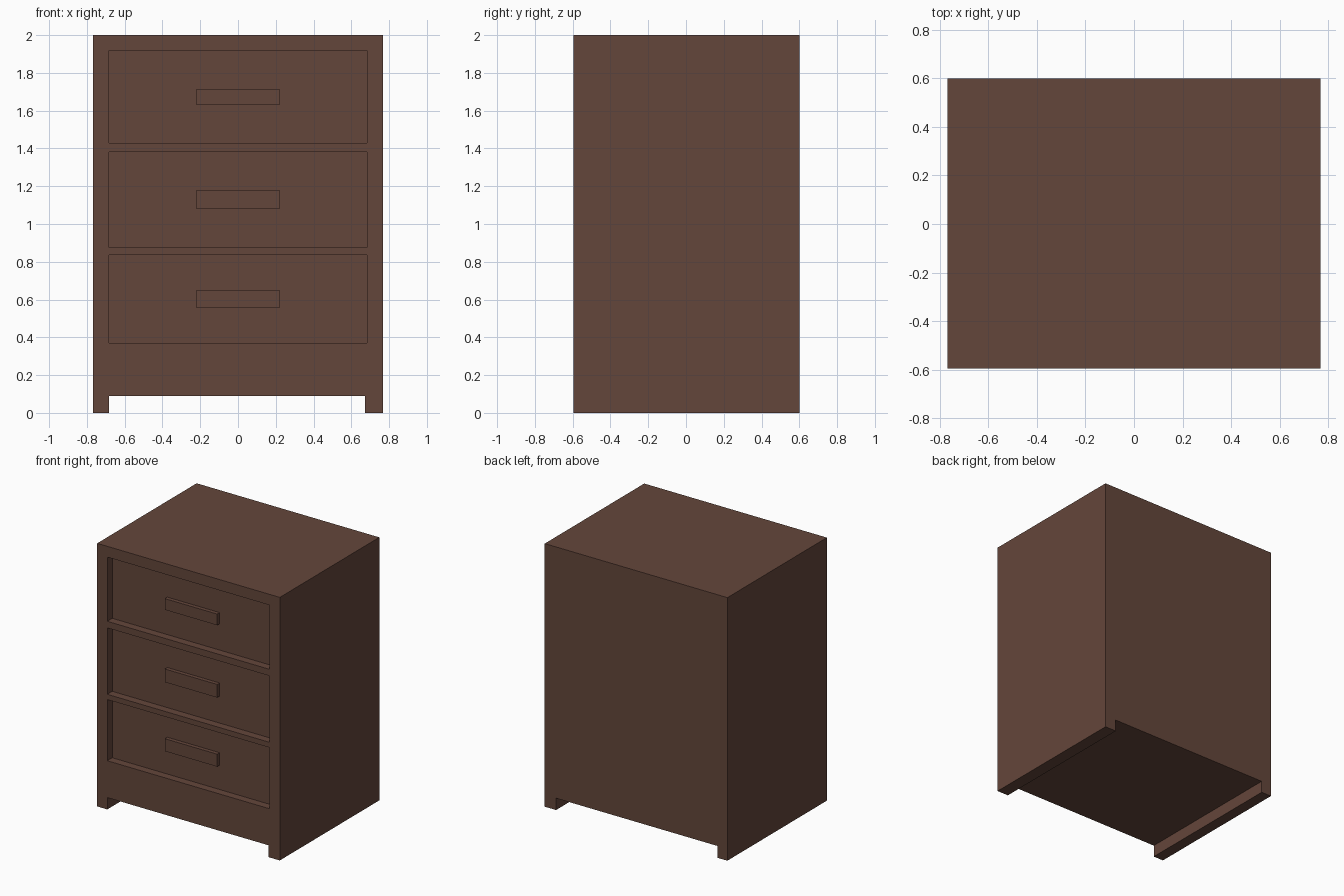
import bpy
import bmesh

cube = bpy.data.objects.get("Cube")
if cube:
    bpy.data.objects.remove(cube, do_unlink=True)

# Single dark brown wood colour
WOOD = (0.127, 0.061, 0.043, 1.0)
wood = bpy.data.materials.new("dark_brown_wood")
wood.use_nodes = True
wood.diffuse_color = WOOD
wood.node_tree.nodes["Principled BSDF"].inputs["Base Color"].default_value = WOOD

FRONT, BACK = -0.595, 0.6
HALF_W, INNER = 0.768, 0.683
RECESS = FRONT + 0.06


def make_object(name, bm):
    bmesh.ops.recalc_face_normals(bm, faces=bm.faces)
    mesh = bpy.data.meshes.new(name)
    bm.to_mesh(mesh)
    bm.free()
    mesh.materials.append(wood)
    obj = bpy.data.objects.new(name, mesh)
    bpy.context.collection.objects.link(obj)
    return obj


def extrude_profile(name, profile, y0, y1):
    """Extrude an (x, z) outline from y0 to y1."""
    bm = bmesh.new()
    face = bm.faces.new([bm.verts.new((x, y0, z)) for x, z in profile])
    out = bmesh.ops.extrude_face_region(bm, geom=[face])
    moved = [v for v in out["geom"] if isinstance(v, bmesh.types.BMVert)]
    bmesh.ops.translate(bm, verts=moved, vec=(0, y1 - y0, 0))
    return make_object(name, bm)


def box(name, half_x, z0, z1, y0, y1):
    outline = [(-half_x, z0), (half_x, z0), (half_x, z1), (-half_x, z1)]
    return extrude_profile(name, outline, y0, y1)


# Cabinet body with a full-depth runner under each side
right_half = [(INNER - 0.01, 0.09), (INNER - 0.01, 0), (HALF_W, 0), (HALF_W, 2)]
left_half = [(-HALF_W, 2), (-HALF_W, 0), (-INNER, 0), (-INNER, 0.09)]
body = extrude_profile("cabinet_body", right_half + left_half, FRONT, BACK)

# Drawer recesses and their handles: opening bottom/top, handle bottom/top
drawers = {
    "bottom": (0.37, 0.835, 0.555, 0.65),
    "middle": (0.875, 1.38, 1.08, 1.18),
    "top": (1.43, 1.918, 1.63, 1.715),
}
for label, (z0, z1, h0, h1) in drawers.items():
    cutter = box("recess_cutter", INNER, z0, z1, FRONT - 0.1, RECESS)
    cutter.hide_render = True
    cut = body.modifiers.new(label + "_recess", "BOOLEAN")
    cut.operation = "DIFFERENCE"
    cut.solver = "EXACT"
    cut.object = cutter
    bpy.context.view_layer.objects.active = body
    bpy.ops.object.modifier_apply(modifier=cut.name)
    bpy.data.objects.remove(cutter, do_unlink=True)
    box(label + "_drawer_handle", 0.22, h0, h1, RECESS - 0.03, RECESS)
